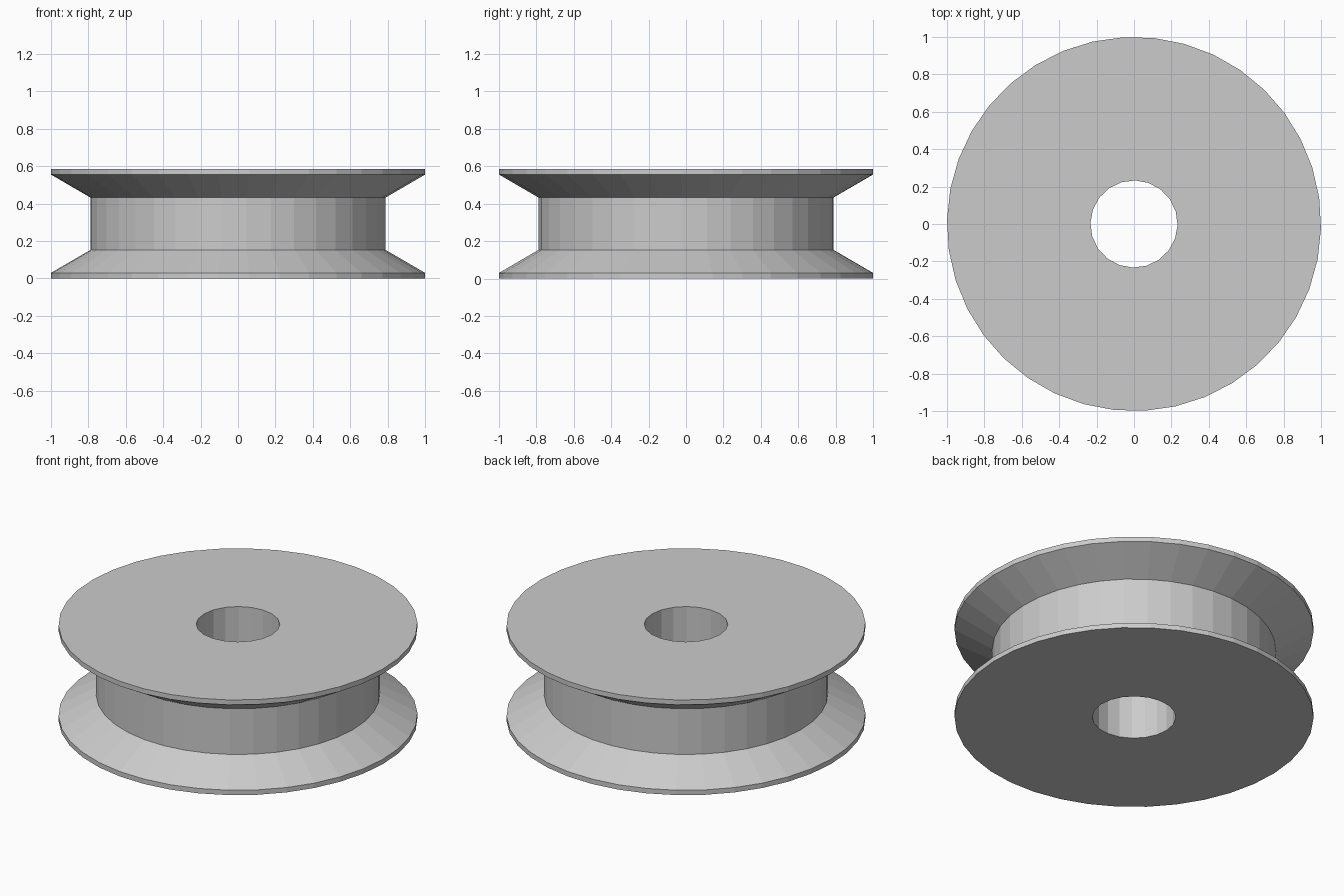
import bpy
import bmesh
from math import cos, sin, pi, radians

cube = bpy.data.objects.get("Cube")
if cube:
    bpy.data.objects.remove(cube, do_unlink=True)

TURN = radians(-1.4)
HEIGHT = 0.585

grey = bpy.data.materials.new("light_grey")
grey.use_nodes = True
colour = (0.6, 0.6, 0.6, 1.0)
grey.diffuse_color = colour
grey.node_tree.nodes["Principled BSDF"].inputs["Base Color"].default_value = colour

bm = bmesh.new()


def ring(radius, z, sides):
    """Closed loop of edges around the axle."""
    angles = [TURN + 2 * pi * i / sides for i in range(sides)]
    verts = [bm.verts.new((radius * cos(a), radius * sin(a), z)) for a in angles]
    return [bm.edges.new((v, verts[i - 1])) for i, v in enumerate(verts)]


def wall(profile, sides):
    """Stack of rings joined by quads; returns the bottom and top loops."""
    rings = [ring(r, z, sides) for r, z in profile]
    for low, high in zip(rings, rings[1:]):
        bmesh.ops.bridge_loops(bm, edges=low + high)
    return rings[0], rings[-1]


# Flanged rim: lower rim, sloped flange, straight hub, mirrored upward
half = [(1.0, 0.0), (1.0, 0.03), (0.79, 0.152)]
outer = wall(half + [(r, HEIGHT - z) for r, z in reversed(half)], 38)

# Axle hole
inner = wall([(0.233, 0.0), (0.233, HEIGHT)], 20)

# Flat end faces between rim and hole
for rim, hole in zip(outer, inner):
    bmesh.ops.triangle_fill(bm, edges=rim + hole, use_beauty=True)

bmesh.ops.recalc_face_normals(bm, faces=bm.faces)
mesh = bpy.data.meshes.new("flanged_wheel")
bm.to_mesh(mesh)
bm.free()
mesh.materials.append(grey)
wheel = bpy.data.objects.new("flanged_wheel", mesh)
bpy.context.collection.objects.link(wheel)
